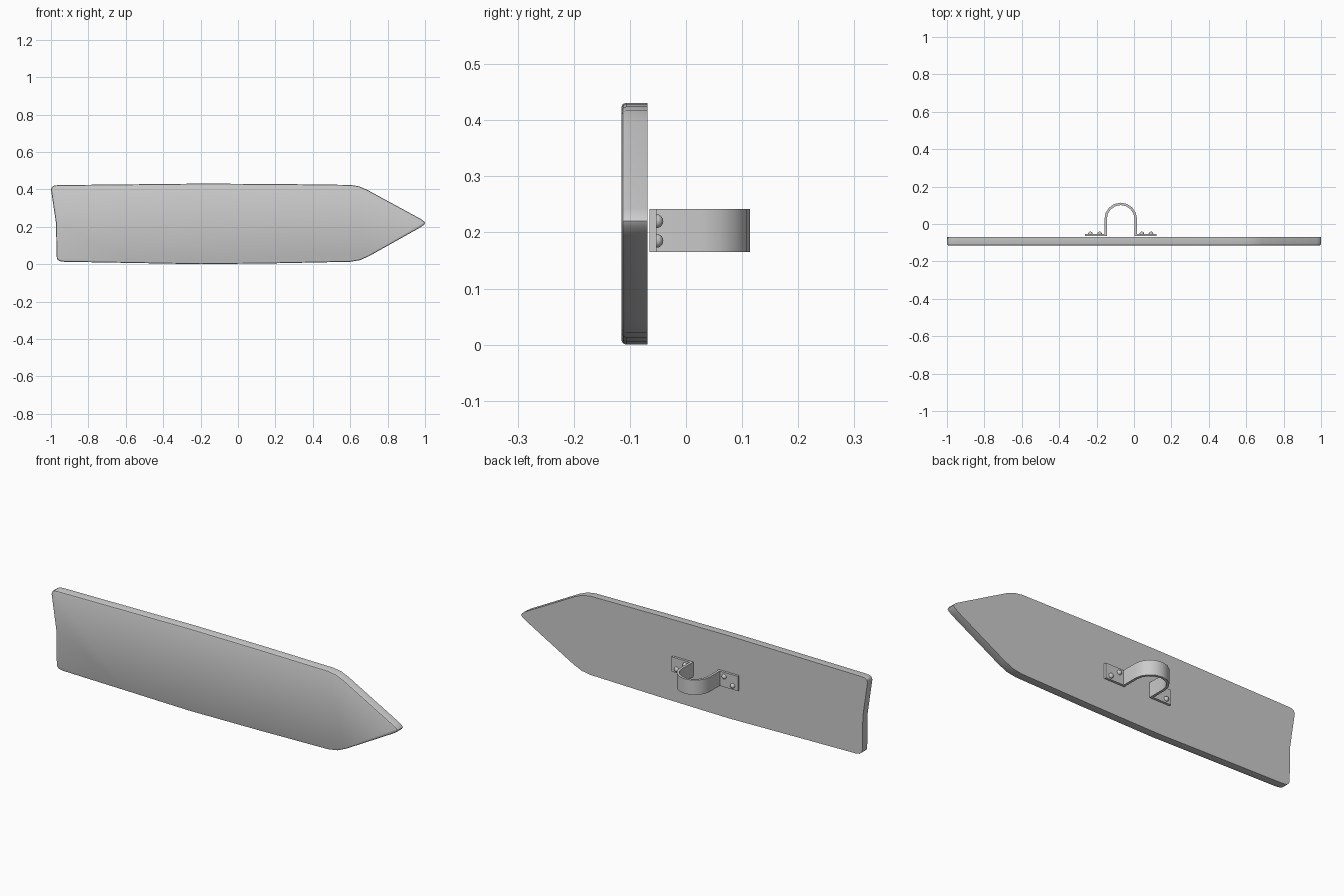
import bpy, bmesh, math

if "Cube" in bpy.data.objects:
    bpy.data.objects.remove(bpy.data.objects["Cube"])


def prism(name, outline, place, vec, bevel=0.0):
    """Extrude a closed 2D outline along vec; optionally round the starting rim."""
    bm = bmesh.new()
    face = bm.faces.new([bm.verts.new(place(a, b)) for a, b in outline])
    rim = list(face.edges)
    res = bmesh.ops.extrude_face_region(bm, geom=[face], use_keep_orig=True)
    bmesh.ops.translate(bm, vec=vec, verts=[g for g in res["geom"] if isinstance(g, bmesh.types.BMVert)])
    bmesh.ops.recalc_face_normals(bm, faces=bm.faces)
    if bevel:
        bmesh.ops.bevel(bm, geom=rim, offset=bevel, segments=2, profile=0.5, affect='EDGES')
    return finish(name, bm)


def finish(name, bm):
    mesh = bpy.data.meshes.new(name)
    bm.to_mesh(mesh)
    bm.free()
    ob = bpy.data.objects.new(name, mesh)
    bpy.context.collection.objects.link(ob)
    bpy.ops.object.select_all(action='DESELECT')
    ob.select_set(True)
    bpy.context.view_layer.objects.active = ob
    bpy.ops.object.shade_smooth_by_angle(angle=math.radians(35))
    return ob


# Arrow-shaped board with a notched tail and bowed long edges
board = [(-1.0, 0.40), (-0.995, 0.413), (-0.982, 0.421), (-0.96, 0.423), (-0.58, 0.427),
         (-0.2, 0.431), (0.2, 0.429), (0.6, 0.424), (0.645, 0.417), (0.69, 0.398),
         (0.975, 0.243), (0.995, 0.229), (1.0, 0.22), (0.995, 0.211), (0.97, 0.194),
         (0.70, 0.043), (0.65, 0.021), (0.60, 0.013), (0.2, 0.005), (-0.2, 0.0),
         (-0.58, 0.007), (-0.93, 0.013), (-0.955, 0.017), (-0.967, 0.027), (-0.97, 0.043),
         (-0.973, 0.22)]
prism("sign_board", board, lambda x, z: (x, -0.115, z), (0, 0.046, 0), bevel=0.008)

# Bent strap bracket with two flanges
CX, HALF, YC = -0.071, 0.191, 0.027


def arch(r):
    n = 8
    return [(CX - r * math.cos(math.pi * i / n), YC + r * math.sin(math.pi * i / n)) for i in range(n + 1)]


R_OUT, R_IN, Y_OUT, Y_IN = 0.087, 0.074, -0.053, -0.065
strap = [(CX - HALF, Y_OUT), (CX - R_OUT, Y_OUT), *arch(R_OUT), (CX + R_OUT, Y_OUT), (CX + HALF, Y_OUT),
         (CX + HALF, Y_IN), (CX + R_IN, Y_IN), *reversed(arch(R_IN)), (CX - R_IN, Y_IN), (CX - HALF, Y_IN)]
prism("bracket_strap", strap, lambda x, y: (x, y, 0.165), (0, 0, 0.077))

# Domed bolt heads, two staggered on each flange
for side in (-1, 1):
    for offset, z in ((0.113, 0.220), (0.162, 0.185)):
        bm = bmesh.new()
        bmesh.ops.create_uvsphere(bm, u_segments=14, v_segments=8, radius=0.0125)
        bmesh.ops.translate(bm, vec=(CX + side * offset, Y_OUT, z), verts=bm.verts)
        finish("bolt_head", bm)
